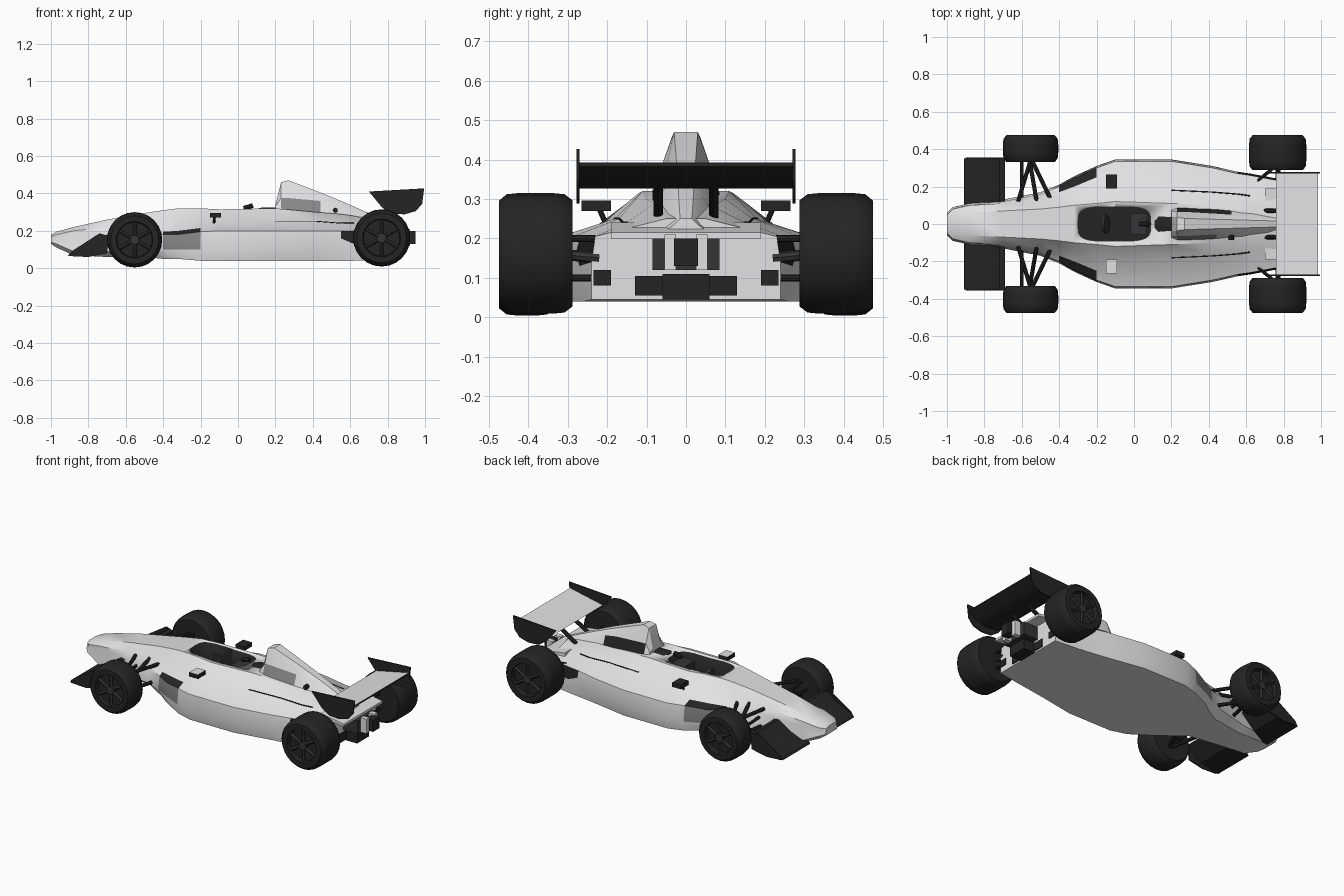
import bpy, bmesh, math
from mathutils import Vector

if "Cube" in bpy.data.objects:
    bpy.data.objects.remove(bpy.data.objects["Cube"])


def material(name, r, g, b):
    m = bpy.data.materials.new(name)
    m.use_nodes = True
    m.diffuse_color = (r, g, b, 1)
    m.node_tree.nodes["Principled BSDF"].inputs["Base Color"].default_value = (r, g, b, 1)
    return m


WHITE, BLACK, GREY, METAL = range(4)
PALETTE = [material("body white", .76, .76, .78), material("carbon black", .018, .018, .019),
           material("panel grey", .25, .25, .26), material("dark metal", .035, .035, .038)]


def finish(name, bm, paint, angle=30):
    """Turn a bmesh into an object; paint is an index or a rule of face centre and normal."""
    bmesh.ops.recalc_face_normals(bm, faces=bm.faces)
    for f in bm.faces:
        f.material_index = paint(f.calc_center_median(), f.normal) if callable(paint) else paint
        f.smooth = True
    me = bpy.data.meshes.new(name)
    bm.to_mesh(me)
    bm.free()
    for m in PALETTE:
        me.materials.append(m)
    me.set_sharp_from_angle(angle=math.radians(angle))
    ob = bpy.data.objects.new(name, me)
    bpy.context.collection.objects.link(ob)
    return ob


def loft(name, rings, paint, angle=30):
    """Skin closed rings of equal length and cap both ends."""
    bm = bmesh.new()
    rows = [[bm.verts.new(p) for p in ring] for ring in rings]
    n = len(rows[0])
    for a, b in zip(rows, rows[1:]):
        for i in range(n):
            j = (i + 1) % n
            bm.faces.new((a[i], a[j], b[j], b[i]))
    bm.faces.new(rows[0])
    bm.faces.new(rows[-1])
    return finish(name, bm, paint, angle)


def mirrored(x, half):
    """Cross-section ring from its +y half, given in hundredths."""
    pts = [(w / 100, z / 100) for w, z in half]
    return [(x / 100, w, z) for w, z in pts] + [(x / 100, -w, z) for w, z in reversed(pts)]


def prism(name, profile, y0, y1, paint):
    return loft(name, [[(x, y, z) for x, z in profile] for y in (y0, y1)], paint)


def box(name, lo, hi, paint):
    (x0, y0, z0), (x1, y1, z1) = lo, hi
    return prism(name, [(x0, z0), (x1, z0), (x1, z1), (x0, z1)], y0, y1, paint)


def rod(name, a, b, r, paint=BLACK, sides=8):
    a, b = Vector(a), Vector(b)
    q = (b - a).to_track_quat("Z", "Y")
    circle = [Vector((math.cos(t), math.sin(t), 0)) * r
              for t in (math.tau * i / sides for i in range(sides))]
    return loft(name, [[e + q @ c for c in circle] for e in (a, b)], paint)


# Hull: x, floor w/z, side width, side low/high z, upper w/z, top w/z
HULL = [(-100, 5, 13, 6, 14, 16, 5, 17, 3, 18),
        (-97, 7, 11, 9, 13, 16, 8, 18, 5, 19.5),
        (-88, 8, 7, 11, 9, 17, 10, 20, 6, 22),
        (-70, 9, 6, 13, 9, 18, 11, 22, 7, 26),
        (-50, 12, 6, 17, 10, 19, 14, 22, 8, 29.5),
        (-40, 18, 5, 21, 10, 18, 17, 19.5, 9, 31),
        (-32, 24, 5, 25.5, 10, 18, 20, 20, 10, 32),
        (-20, 30, 4, 31, 10, 19.5, 25, 21.5, 11, 32),
        (-10, 33, 4, 34.5, 10, 20, 21, 24, 12, 31.5),
        (20, 33, 4, 34.5, 11, 20, 18, 25, 11, 32),
        (42, 29, 4, 31, 11, 20, 17, 25, 10, 30),
        (55, 27, 4, 28, 16, 20, 16, 24, 8, 29),
        (62, 26, 4, 27, 13, 20, 15, 24, 7, 28),
        (78, 24, 4.5, 24, 14, 20.5, 13, 23, 5, 25)]


def hull_paint(c, n):
    if -.4 < c.x < -.2 and abs(c.y) > .15 and c.z < .23:    # sidepod mouths
        return BLACK if n.z > .5 else GREY if c.z > .1 else WHITE
    if .56 < c.x < .77 and .12 < c.z < .18:                 # sidepod exits
        return BLACK
    return WHITE


hull = loft("hull", [mirrored(x, [(fw, fz), (sw, lo), (sw - 1, hi), (uw, uz), (tw, tz)])
                     for x, fw, fz, sw, lo, hi, uw, uz, tw, tz in HULL], hull_paint, 35)

# Cockpit opening cut as a rounded oblong
oblong = []
for i in range(24):
    c, s = math.cos(math.tau * i / 24), math.sin(math.tau * i / 24)
    oblong.append((-.105 + .195 * math.copysign(abs(c) ** .5, c), .092 * math.copysign(abs(s) ** .5, s)))
cutter = loft("cockpit_cutter", [[(x, y, z) for x, y in oblong] for z in (.19, .5)], BLACK)
cutter.hide_render = True
cut = hull.modifiers.new("cockpit", "BOOLEAN")
cut.operation, cut.solver, cut.object = "DIFFERENCE", "EXACT", cutter
bpy.context.view_layer.update()
hull.data = bpy.data.meshes.new_from_object(hull.evaluated_get(bpy.context.evaluated_depsgraph_get()))
hull.modifiers.clear()
bpy.data.objects.remove(cutter)

# Engine cover and roll hoop: x, base w, middle w/z, top w/z
COVER = [(20, 10, 7, 33, 4, 34), (23, 11, 6.5, 37.5, 3.5, 46), (27, 11, 6.5, 37.5, 3, 47),
         (44, 10, 5.5, 36, 2.5, 40.5), (52, 9, 5, 34.5, 2.3, 37.3),
         (62, 8, 4, 31, 2, 33), (80, 5, 3, 23.5, 1.5, 25)]


def cover_paint(c, n):
    """Side vents: a long black one on the left, a shorter grey one on the right."""
    if c.x > .24 and c.z < .34 and abs(n.y) > .4:
        if c.y > 0 and c.x < .5:
            return BLACK
        if c.y < 0 and c.x < .42:
            return GREY
    return WHITE


loft("engine_cover", [mirrored(x, [(bw, 24 if x < 70 else 22), (mw, mz), (tw, tz)])
                      for x, bw, mw, mz, tw, tz in COVER], cover_paint)

# Cockpit fittings
loft("headrest", [mirrored(x, [(w, 28), (w, z), (w / 2, z + 1)])
                  for x, w, z in [(11, 3, 31), (13, 5, 31.5), (20, 5, 31.5), (22, 3, 32)]], BLACK)
box("seat", (-.02, -.06, .18), (.07, .06, .29), METAL)
rod("steering_wheel", (-.16, 0, .25), (-.145, 0, .255), .05, METAL, 12)
rod("dash_pod", (.03, 0, .32), (.08, 0, .335), .013)
rod("filler_cap", (.52, -.04, .31), (.52, -.085, .31), .014)

# Rear wing with a light upper skin
prism("rear_wing", [(.76, .345), (.985, .392), (.985, .382), (.93, .345), (.86, .327), (.78, .335)],
      -.272, .272, lambda c, n: WHITE if n.z > .5 else BLACK)

# Gearbox and tail
box("gearbox", (.7, -.06, .045), (.86, .06, .11), BLACK)
box("gearbox_housing", (.7, -.085, .12), (.88, .085, .2), METAL)
box("rear_light_block", (.9, -.03, .13), (.95, .03, .2), BLACK)
prism("tail_deck", [(.7, .215), (.86, .2), (.86, .215), (.7, .24)], -.19, .19, WHITE)


def wheel(name, x, y0, y1, z, r, s):
    """Tyre, rim and spokes around the y axis, outside face on side s."""
    rim = r * .66
    prof = [(y0, rim), (y0, r * .88), (y0 + .02, r * .98), (y0 + .05, r), (y1 - .05, r),
            (y1 - .02, r * .98), (y1, r * .87), (y1, rim), (y1 - .03, rim - .004)]
    turn = [math.tau * i / 24 for i in range(24)]
    loft(name + "_tyre", [[(x + q * math.cos(t), s * y, z + q * math.sin(t)) for t in turn]
                          for y, q in prof], BLACK, 35)
    rod(name + "_hub", (x, s * (y1 - .04), z), (x, s * (y1 - .008), z), .025, METAL, 10)
    for k in range(6):
        t = math.tau * (k + .5) / 6
        rod(name + "_spoke", (x, s * (y1 - .018), z),
            (x + rim * math.cos(t), s * (y1 - .018), z + rim * math.sin(t)), .009, METAL, 4)


for s, side in ((1, "left_"), (-1, "right_")):
    wheel(side + "front_wheel", -.553, .332, .475, .152, .148, s)
    wheel(side + "rear_wheel", .768, .288, .475, .162, .153, s)

    # Wings and endplates
    prism(side + "rear_endplate", [(.7, .41), (.995, .427), (.985, .345), (.95, .305), (.89, .288),
                                   (.82, .292), (.77, .325)], s * .27, s * .278, BLACK)
    prism(side + "front_wing", [(-.91, .065), (-.9, .08), (-.8, .125), (-.72, .18), (-.69, .175),
                                (-.78, .09)], s * .08, s * .35, BLACK)
    prism(side + "front_endplate", [(-.9, .065), (-.89, .09), (-.74, .187), (-.69, .17), (-.7, .08),
                                    (-.8, .06)], s * .347, s * .355, BLACK)
    rod(side + "wing_mount", (.7, s * .07, .25), (.84, s * .07, .335), .012)

    # Suspension arms
    for z_in, z_out in ((.12, .1), (.22, .2)):
        for x_in in (-.62, -.44):
            rod(side + "front_arm", (x_in, s * .12, z_in), (-.55, s * .35, z_out), .011)
        for x_in in (.66, .77):
            rod(side + "rear_arm", (x_in, s * .23, z_in - .02), (.77, s * .32, z_out), .009)
    rod(side + "front_pushrod", (-.52, s * .12, .23), (-.56, s * .35, .11), .011)
    rod(side + "steering_arm", (-.6, s * .12, .17), (-.6, s * .35, .16), .009)
    rod(side + "driveshaft", (.77, s * .22, .15), (.77, s * .32, .16), .014, METAL)

    # Mirrors: light top on the right, all dark on the left
    box(side + "mirror", (-.15, s * .19, .27), (-.09, s * .265, .296),
        lambda c, n: WHITE if n.z > .5 and c.y < 0 else BLACK)
    rod(side + "mirror_stalk", (-.13, s * .2, .23), (-.125, s * .22, .275), .007)

    # Dark seam where the sidepod meets the upper body
    seam = [(h[0] / 100, s * h[6] / 100, h[7] / 100) for h in HULL if 15 < h[0] < 70]
    for a, b in zip(seam, seam[1:]):
        rod(side + "body_seam", a, b, .004, BLACK, 6)

    # Struts and outlets on the tail
    box(side + "tail_strut", (.88, s * .025, .12), (.92, s * .055, .21), WHITE)
    box(side + "inner_outlet", (.778, s * .06, .055), (.786, s * .13, .105), BLACK)
    box(side + "outer_outlet", (.778, s * .19, .08), (.786, s * .235, .12), BLACK)
